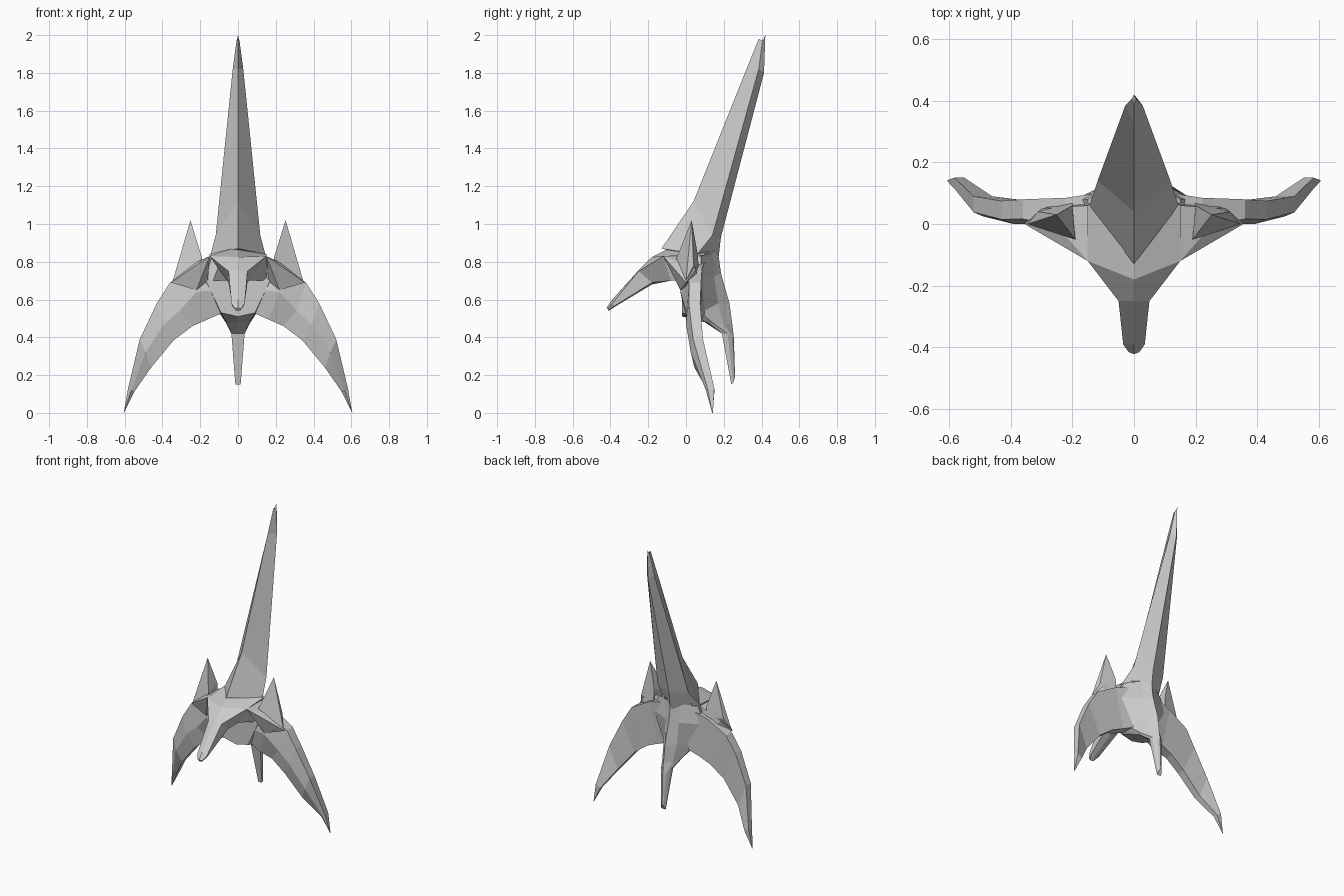
import bpy, bmesh

gray = bpy.data.materials.new("light gray")
gray.diffuse_color = (0.6, 0.6, 0.6, 1)


def finish(name, bm, mirror=False):
    bmesh.ops.remove_doubles(bm, verts=bm.verts, dist=0.0005)
    bmesh.ops.recalc_face_normals(bm, faces=bm.faces)
    me = bpy.data.meshes.new(name)
    bm.to_mesh(me)
    bm.free()
    me.materials.append(gray)
    ob = bpy.data.objects.new(name, me)
    bpy.context.collection.objects.link(ob)
    if mirror:
        ob.modifiers.new("mirror", 'MIRROR')
    return ob


def loft(name, rings, mirror=False):
    """Skin closed rings of equal point count and cap both ends."""
    bm = bmesh.new()
    rows = [[bm.verts.new(p) for p in r] for r in rings]
    n = len(rows[0])
    for a, b in zip(rows, rows[1:]):
        for i in range(n):
            j = (i + 1) % n
            bm.faces.new((a[i], a[j], b[j], b[i]))
    bm.faces.new(rows[0])
    bm.faces.new(rows[-1])
    return finish(name, bm, mirror)


def whole(half):
    """Complete a half ring whose first and last points lie on x = 0."""
    return half + [(-x, y, z) for x, y, z in half[-2:0:-1]]


def hull(name, pts):
    bm = bmesh.new()
    for p in pts:
        bm.verts.new(p)
    bmesh.ops.convex_hull(bm, input=bm.verts)
    return finish(name, bm, True)


# Tall swept spire: front ridge, side edge, back ridge
loft("spire", [whole(r) for r in [
    [(0, -.13, .87), (.145, .06, .84), (0, .17, .80)],
    [(0, .04, 1.12), (.118, .14, .94), (0, .185, .93)],
    [(0, .32, 1.82), (.028, .385, 1.82), (0, .413, 1.80)],
    [(0, .385, 1.98), (.008, .405, 1.97), (0, .42, 2.0)],
]])

# Beaked head with hollow cheeks below the brow corners
loft("beaked_head", [whole(r) for r in [
    [(0, -.422, .555), (.018, -.415, .553), (.012, -.41, .543), (0, -.41, .54)],
    [(0, -.39, .60), (.035, -.39, .58), (.03, -.38, .565), (0, -.38, .56)],
    [(0, -.25, .757), (.05, -.25, .75), (.05, -.18, .69), (0, -.18, .68)],
    [(0, -.18, .825), (.15, -.12, .83), (.06, -.08, .70), (0, -.08, .70)],
    [(0, -.07, .88), (.15, .06, .84), (.15, -.01, .70), (0, -.01, .70)],
    [(0, .17, .86), (.11, .10, .85), (.12, .10, .72), (0, .17, .72)],
]])

# Torso running down into the rear tail spike
loft("torso_and_tail", [whole(r) for r in [
    [(0, .0, .85), (.14, .0, .83), (.15, .08, .83), (.05, .14, .85), (0, .17, .85)],
    [(0, -.02, .70), (.17, -.025, .70), (.19, .08, .72), (.05, .15, .72), (0, .185, .74)],
    [(0, -.02, .51), (.09, -.02, .53), (.10, .08, .53), (.05, .17, .58), (0, .23, .58)],
    [(0, .10, .48), (.06, .12, .475), (.06, .15, .47), (.04, .20, .47), (0, .245, .47)],
    [(0, .19, .42), (.035, .19, .42), (.035, .22, .42), (.02, .245, .40), (0, .253, .40)],
    [(0, .24, .15), (.014, .24, .15), (.014, .25, .16), (.008, .257, .18), (0, .26, .19)],
]])

# Curved side wings: outer edge, front ridge, inner edge, front and back depth
wing = [
    (.12, .80, .12, .65, .08, .53, -.02, .10),
    (.22, .77, .22, .64, .16, .495, -.03, .085),
    (.36, .69, .31, .54, .24, .46, .0, .08),
    (.43, .58, .39, .47, .34, .385, .0, .075),
    (.52, .39, .49, .32, .46, .24, .025, .09),
    (.582, .13, .565, .12, .55, .11, .105, .15),
    (.605, .0, .604, .002, .602, .004, .138, .142),
]
loft("side_wing", [[
    (ox, yf + (yb - yf) * .2, oz), (mx, yf, mz), (ix, yf + (yb - yf) * .3, iz),
    (ix, yb, iz), (ox, yb, oz)]
    for ox, oz, mx, mz, ix, iz, yf, yb in wing], True)

# Brow ridge reaching from the head corner to the wing shoulder
hull("brow", [(.15, -.12, .83), (.355, 0, .69), (.22, -.03, .65), (.16, -.02, .70),
              (.15, .06, .83), (.30, .05, .76), (.22, .07, .68)])

# Upright ear spikes
hull("ear_spike", [(.252, .03, 1.02), (.19, -.05, .82), (.20, .06, .85),
                   (.345, 0, .70), (.312, .04, .78), (.20, .07, .75), (.22, -.03, .74)])
